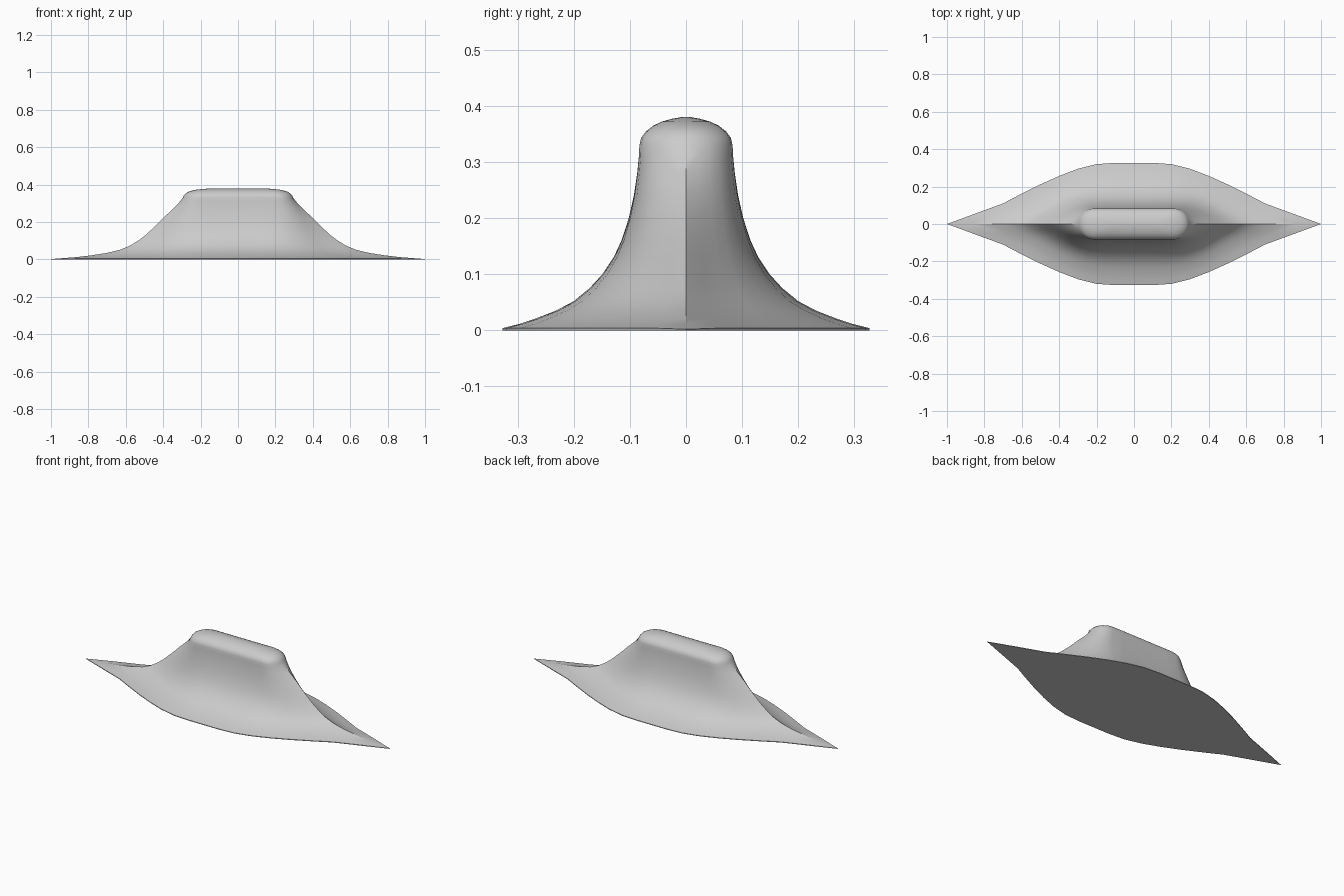
import bpy, bmesh, math

if "Cube" in bpy.data.objects:
    bpy.data.objects.remove(bpy.data.objects["Cube"])

# one quadrant of the leaf-shaped brim outline, tip to middle
BRIM = [(1, 0), (.85, .055), (.7, .11), (.62, .152), (.5, .212), (.4, .257),
        (.3, .295), (.2, .32), (.1, .327), (0, .327)]
# matching quadrant of the rounded crown outline
R, L = .083, .295
CROWN = [(L - R + R * math.cos(math.radians(a)), R * math.sin(math.radians(a)))
         for a in range(0, 91, 15)] + [(.14, R), (.07, R), (0, R)]
# wall profile: height, half length, half width
WALL = [(.004, 1, .327), (.012, .87, .295), (.021, .79, .268), (.035, .70, .232),
        (.052, .63, .200), (.075, .575, .172), (.10, .535, .149), (.13, .495, .129),
        (.16, .462, .115), (.20, .420, .102), (.24, .380, .093), (.28, .338, .087),
        (.31, .310, .084), (.33, .295, .083)]
# domed top: height, half length, half width
DOME = [(.343, .289, .080), (.355, .277, .071), (.365, .258, .058),
        (.372, .230, .043), (.377, .190, .025), (.38, .13, .008)]


def full_ring(q):
    """Mirror a quadrant (tip to middle) into a closed loop."""
    half = q + [(-x, y) for x, y in q[-2::-1]]
    return half + [(x, -y) for x, y in half[-2:0:-1]]


bm = bmesh.new()
rings = []


def add_ring(q, z, tip_z=None):
    ring = [bm.verts.new((x, y, tip_z if tip_z is not None and abs(y) < 1e-6 else z))
            for x, y in full_ring(q)]
    rings.append(ring)


# flat underside, flaring wall, rounded top
add_ring(BRIM, 0)
for z, hx, hy in WALL:
    gx, gy = (hx - L) / (1 - L), (hy - R) / (.327 - R)
    q = [(t[0] + (b[0] - t[0]) * gx, t[1] + (b[1] - t[1]) * gy) for b, t in zip(BRIM, CROWN)]
    add_ring(q, z, .002 if z < .005 else None)
for z, hx, hy in DOME:
    add_ring([(x * hx / L, y * hy / R) for x, y in CROWN], z)

n = len(rings[0])
for a, b in zip(rings, rings[1:]):
    for i in range(n):
        j = (i + 1) % n
        bm.faces.new((a[i], a[j], b[j], b[i]))
bm.faces.new(rings[0][::-1])
bm.faces.new(rings[-1])
bmesh.ops.recalc_face_normals(bm, faces=bm.faces)

mesh = bpy.data.meshes.new("flared_hat_body")
bm.to_mesh(mesh)
bm.free()
body = bpy.data.objects.new("flared_hat_body", mesh)
bpy.context.collection.objects.link(body)
grey = bpy.data.materials.new("light grey")
grey.diffuse_color = (.6, .6, .6, 1)
grey.use_nodes = True
grey.node_tree.nodes["Principled BSDF"].inputs["Base Color"].default_value = grey.diffuse_color
mesh.materials.append(grey)

bpy.context.view_layer.objects.active = body
body.select_set(True)
bpy.ops.object.shade_smooth_by_angle(angle=math.radians(30))
